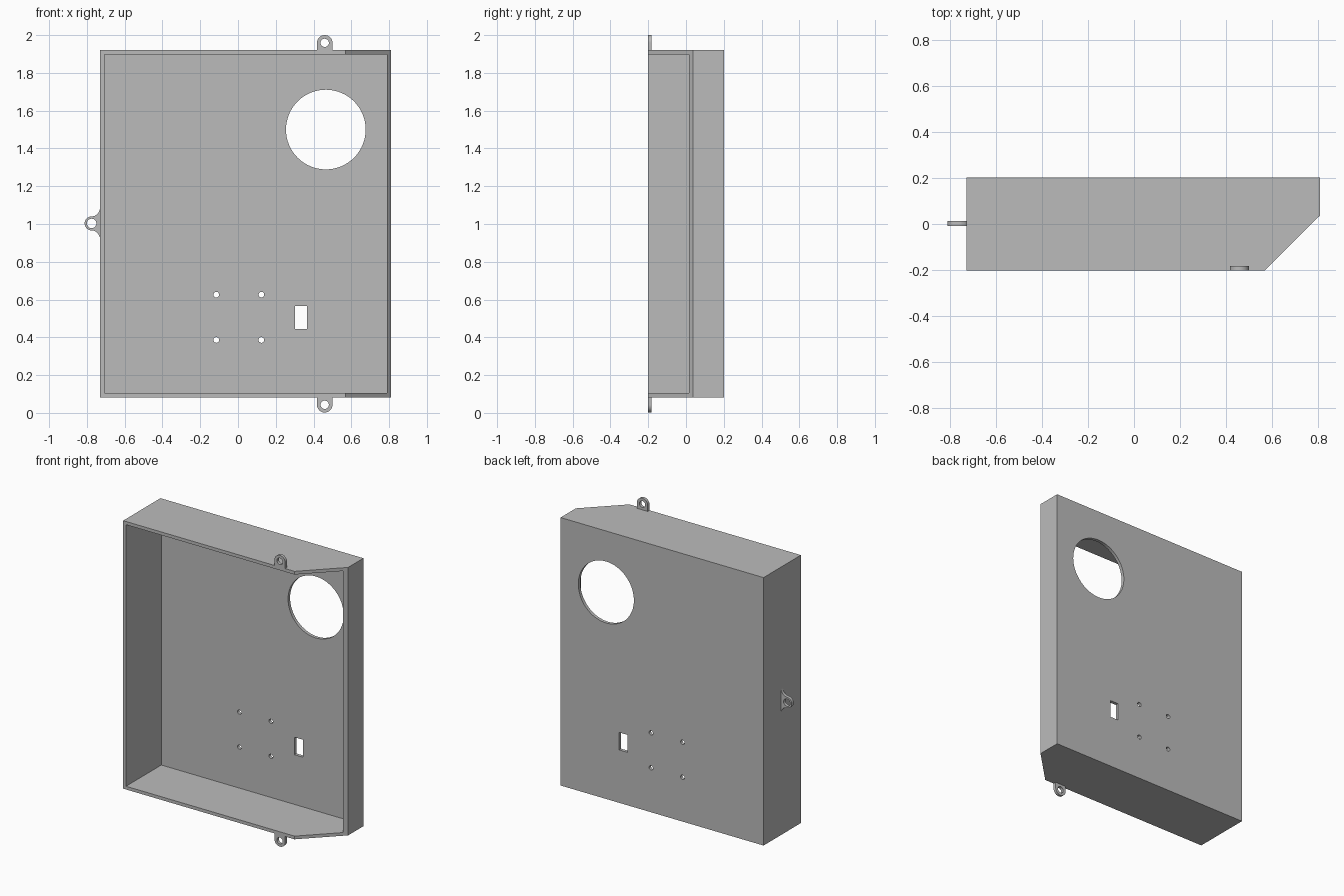
import bpy, bmesh
from math import sin, cos, pi, radians

cube = bpy.data.objects.get("Cube")
if cube:
    bpy.data.objects.remove(cube, do_unlink=True)

gray = bpy.data.materials.new("plain gray")
gray.use_nodes = True
gray.diffuse_color = (0.5, 0.5, 0.5, 1)
gray.node_tree.nodes["Principled BSDF"].inputs["Base Color"].default_value = (0.5, 0.5, 0.5, 1)

# Overall sizes
LEFT, RIGHT, BOTTOM, TOP, DEPTH, WALL = -0.73, 0.81, 0.082, 1.92, 0.202, 0.022


def prism(name, points, axis, lo, hi):
    """Extrude an outline along y (points are x, z) or z (points are x, y)."""
    place = (lambda p, d: (p[0], d, p[1])) if axis == "y" else (lambda p, d: (p[0], p[1], d))
    bm = bmesh.new()
    low = [bm.verts.new(place(p, lo)) for p in points]
    high = [bm.verts.new(place(p, hi)) for p in points]
    bm.faces.new(low)
    bm.faces.new(high[::-1])
    n = len(points)
    for i in range(n):
        j = (i + 1) % n
        bm.faces.new((low[j], low[i], high[i], high[j]))
    bmesh.ops.recalc_face_normals(bm, faces=bm.faces)
    mesh = bpy.data.meshes.new(name)
    bm.to_mesh(mesh)
    bm.free()
    mesh.materials.append(gray)
    obj = bpy.data.objects.new(name, mesh)
    bpy.context.collection.objects.link(obj)
    return obj


def arc(cx, cz, r, start, end, steps=24, rz=None):
    angles = [radians(start + (end - start) * i / steps) for i in range(steps + 1)]
    return [(cx + r * cos(a), cz + (rz or r) * sin(a)) for a in angles]


def rect(x0, x1, z0, z1):
    return [(x0, z0), (x1, z0), (x1, z1), (x0, z1)]


def hole(x, z, r, steps=32):
    return prism("hole_cutter", arc(x, z, r, 0, 360, steps)[:-1], "y", -1, 1)


def carve(obj, cutters):
    """Subtract the cutters, bake the result and shade it."""
    for c in cutters:
        c.hide_render = True
        mod = obj.modifiers.new("cut", "BOOLEAN")
        mod.operation, mod.solver, mod.object = "DIFFERENCE", "EXACT", c
    graph = bpy.context.evaluated_depsgraph_get()
    graph.update()
    mesh = bpy.data.meshes.new_from_object(obj.evaluated_get(graph))
    obj.modifiers.clear()
    obj.data = mesh
    for c in cutters:
        bpy.data.objects.remove(c, do_unlink=True)
    bpy.ops.object.select_all(action="DESELECT")
    obj.select_set(True)
    bpy.context.view_layer.objects.active = obj
    bpy.ops.object.shade_smooth_by_angle(angle=radians(30))


# Open tray with one slanted front corner
outline = [(LEFT, -DEPTH), (0.57, -DEPTH), (RIGHT, 0.037), (RIGHT, DEPTH), (LEFT, DEPTH)]
tray = prism("enclosure_shell", outline, "z", BOTTOM, TOP)
cavity = prism("cavity_cutter",
               rect(LEFT + WALL, RIGHT - WALL, BOTTOM + WALL, TOP - WALL),
               "y", -1, DEPTH - WALL)

# Openings in the back panel
cutters = [cavity, hole(0.465, 1.5, 0.211, 64)]
cutters += [hole(x, z, 0.015, 24) for x in (-0.115, 0.124) for z in (0.386, 0.626)]
cutters.append(prism("slot_cutter", rect(0.302, 0.366, 0.445, 0.565), "y", -1, 1))
carve(tray, cutters)

# Rounded mounting tabs at the top and bottom front edges
for name, edge, s in (("top_tab", TOP, 1), ("bottom_tab", BOTTOM, -1)):
    cx, r = 0.459, 0.041
    cz = edge + s * 0.039
    points = [(cx + r, edge)] + arc(cx, cz, r, 0, s * 180) + [(cx - r, edge)]
    tab = prism(name, points, "y", -DEPTH, -DEPTH + 0.02)
    carve(tab, [hole(cx, cz, 0.022)])

# Flared mounting tab on the side wall
cx, cz, r, flare = -0.775, 1.003, 0.037, 0.05
points = (arc(cx, cz + r + flare, LEFT - cx, 0, -90, 12, flare)
          + arc(cx, cz, r, 90, 270)[1:-1]
          + arc(cx, cz - r - flare, LEFT - cx, 90, 0, 12, flare))
side_tab = prism("side_tab", points, "y", -0.008, 0.014)
carve(side_tab, [hole(cx, cz, 0.025)])
